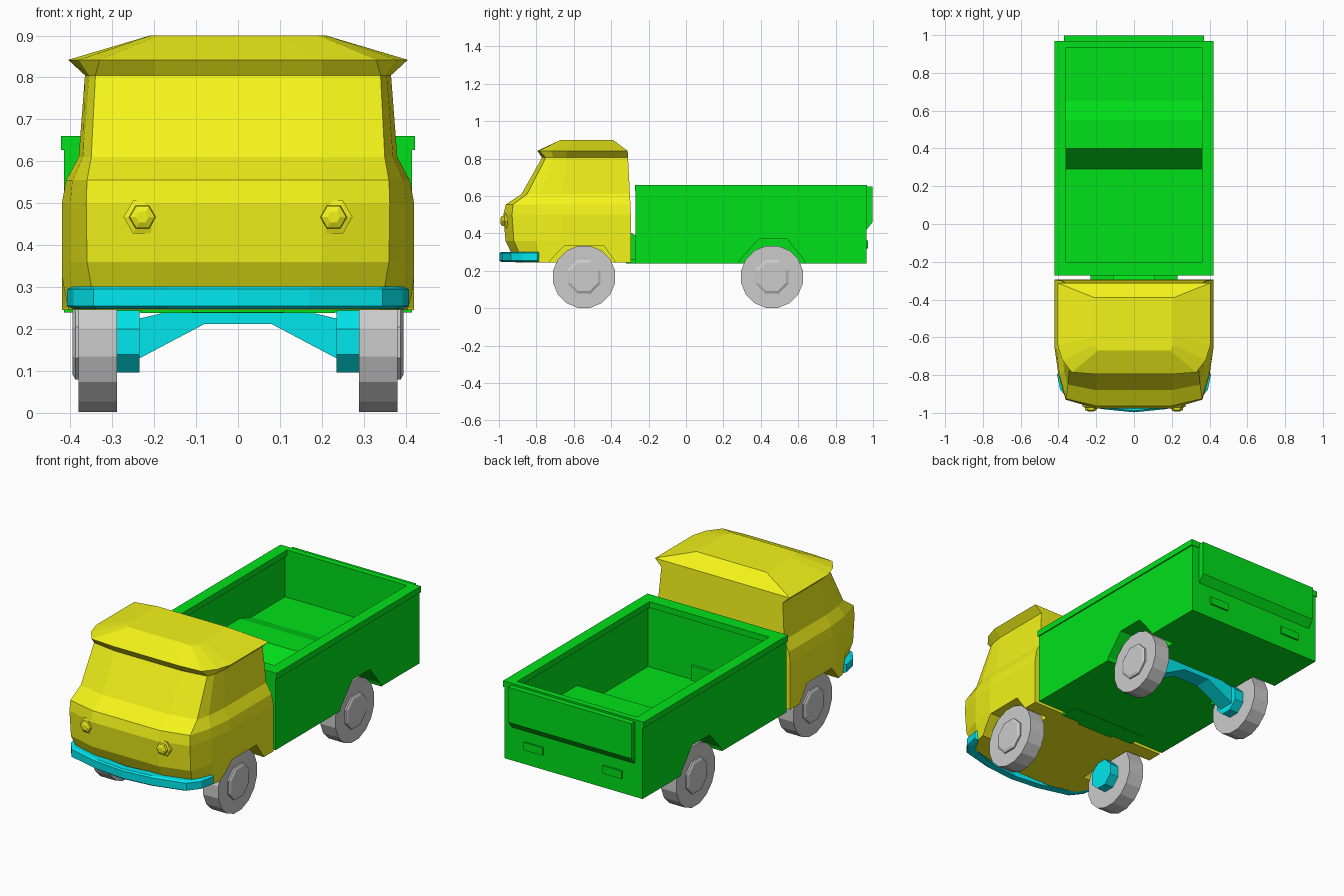
import bpy, bmesh, math

if "Cube" in bpy.data.objects:
    bpy.data.objects.remove(bpy.data.objects["Cube"])

def mat(name, col):
    m = bpy.data.materials.new(name)
    m.diffuse_color = (*col, 1)
    m.use_nodes = True
    m.node_tree.nodes["Principled BSDF"].inputs["Base Color"].default_value = m.diffuse_color
    return m

YELLOW = mat("yellow", (0.9, 0.9, 0.01))
GREEN = mat("green", (0.0, 0.75, 0.01))
CYAN = mat("cyan", (0.0, 0.8, 0.85))

def finish(name, bm, m=None):
    bmesh.ops.recalc_face_normals(bm, faces=bm.faces[:])
    me = bpy.data.meshes.new(name)
    bm.to_mesh(me)
    bm.free()
    ob = bpy.data.objects.new(name, me)
    bpy.context.collection.objects.link(ob)
    if m:
        me.materials.append(m)
    return ob

def loft(name, rings, m=None):
    """Skin closed rings of 3D points and cap both ends."""
    bm = bmesh.new()
    vs = [[bm.verts.new(p) for p in r] for r in rings]
    n = len(rings[0])
    for a, b in zip(vs, vs[1:]):
        for i in range(n):
            j = (i + 1) % n
            bm.faces.new((a[i], a[j], b[j], b[i]))
    bm.faces.new(vs[0])
    bm.faces.new(vs[-1])
    return finish(name, bm, m)

def prism_x(name, yz, x0, x1, m=None):
    return loft(name, [[(x, y, z) for y, z in yz] for x in (x0, x1)], m)

def box(name, x0, x1, y0, y1, z0, z1, m=None):
    return prism_x(name, [(y0, z0), (y1, z0), (y1, z1), (y0, z1)], x0, x1, m)

def turned(name, prof, sides, cy, cz, m=None, s=1):
    """Stack of (x, radius) polygons around an axle along x."""
    rings = []
    for x, r in prof:
        rings.append([(s * x, cy + r * math.cos((i + .5) * math.tau / sides),
                       cz + r * math.sin((i + .5) * math.tau / sides)) for i in range(sides)])
    return loft(name, rings, m)

def cut(ob, cutter):
    mod = ob.modifiers.new("cut", 'BOOLEAN')
    mod.operation = 'DIFFERENCE'
    mod.solver = 'EXACT'
    mod.object = cutter
    bpy.context.view_layer.objects.active = ob
    bpy.ops.object.modifier_apply(modifier=mod.name)
    bpy.data.objects.remove(cutter)

# Cab: half outlines (back to front) at rising heights, mirrored and lofted
levels = [
    (0.245, [(.42, -.295), (.42, -.66), (.395, -.78), (.34, -.87), (.2, -.91)]),
    (0.36, [(.42, -.295), (.42, -.66), (.40, -.80), (.36, -.92), (.2, -.965)]),
    (0.50, [(.42, -.295), (.42, -.66), (.40, -.80), (.362, -.93), (.2, -.977)]),
    (0.555, [(.41, -.297), (.41, -.66), (.395, -.80), (.36, -.925), (.2, -.963)]),
    (0.61, [(.38, -.30), (.38, -.66), (.37, -.78), (.35, -.85), (.2, -.88)]),
    (0.805, [(.365, -.31), (.365, -.64), (.355, -.71), (.34, -.75), (.2, -.77)]),
    (0.842, [(.405, -.312), (.405, -.64), (.38, -.72), (.33, -.785), (.2, -.795)]),
    (0.90, [(.21, -.39), (.21, -.60), (.208, -.64), (.19, -.67), (.1, -.67)]),
]
cab = loft("cab", [[(x, y, z) for x, y in h] + [(-x, y, z) for x, y in reversed(h)]
                   for z, h in levels], YELLOW)

# Load bed: solid body, hollowed with a raised engine hump at the rear
bed = box("bed", -.415, .415, -.27, .965, .24, .64, GREEN)
cavity = [(-.21, .7), (-.21, .30), (.29, .30), (.40, .43), (.55, .43),
          (.65, .40), (.94, .40), (.94, .7)]
cut(bed, prism_x("cavity", cavity, -.375, .375))

# Wheel arches
front_arch = [(-.75, .2), (-.73, .25), (-.65, .335), (-.44, .335), (-.38, .25), (-.36, .2)]
rear_arch = [(.27, .2), (.29, .26), (.39, .37), (.54, .37), (.63, .26), (.65, .2)]
for s in (1, -1):
    cut(cab, prism_x("cutter", front_arch, s * .27, s * .5))
    cut(bed, prism_x("cutter", rear_arch, s * .27, s * .5))

# Bed rim
for s in (1, -1):
    box("side_rim", s * .36, s * .422, -.272, .968, .627, .66, GREEN)
box("front_rim", -.36, .36, -.272, -.20, .627, .66, GREEN)
box("rear_rim", -.36, .36, .935, .968, .627, .66, GREEN)

# Tailgate with slanted lower edge, and tail lights
prism_x("tailgate", [(.95, .40), (.965, .42), (.998, .46), (.998, .65), (.95, .65)],
        -.37, .37, GREEN)
for s in (1, -1):
    box("tail_light", s * .18, s * .295, .95, .974, .32, .362, GREEN)

# Link between cab and bed
prism_x("cab_link", [(-.32, .24), (-.2, .24), (-.2, .38), (-.27, .39), (-.32, .42)],
        -.11, .11, GREEN)
box("floor_link", -.23, .23, -.30, -.2, .238, .26, GREEN)

# Front bumper: bowed bar swept around the nose
path = [(.408, -.795), (.392, -.875), (.345, -.935), (.17, -.98), (0, -.997)]
path += [(-x, y) for x, y in reversed(path[:-1])]
rings = [[(x, y, .255), (x, y, .295), (x * .96, y + .008, .302),
          (x * .88, y + .045, .302), (x * .88, y + .045, .248), (x * .96, y + .008, .248)]
         for x, y in path]
loft("front_bumper", rings, CYAN)

# Headlights: stepped hexagons facing forward
for s in (1, -1):
    rings = []
    for y, r in ((-.93, .045), (-.968, .045), (-.972, .032), (-.985, .030), (-.992, .015)):
        rings.append([(s * .228 + r * math.cos(i * math.tau / 6), y,
                       .467 + r * math.sin(i * math.tau / 6)) for i in range(6)])
    loft("headlight", rings, YELLOW)

# Wheels, hub caps and axle stubs
for label, cy in (("front", -.545), ("rear", .46)):
    for s in (1, -1):
        turned(label + "_wheel", [(.288, .169), (.38, .169)], 16, cy, .168, None, s)
        turned(label + "_hub", [(.37, .096), (.388, .096), (.395, .082)], 8, cy, .168, None, s)
        turned(label + "_axle_stub", [(.235, .08), (.295, .08)], 8, cy, .17, CYAN, s)

# Rear axle: arms rising from the stubs to the middle
half = [(.25, .115), (.235, .13), (.08, .212)]
lower = half + [(-x, z) for x, z in reversed(half)]
upper = [(-.25, .22), (-.235, .225), (-.08, .262), (.08, .262), (.235, .225), (.25, .22)]
loft("rear_axle", [[(x, y, z) for x, z in lower + upper] for y in (.415, .505)], CYAN)
